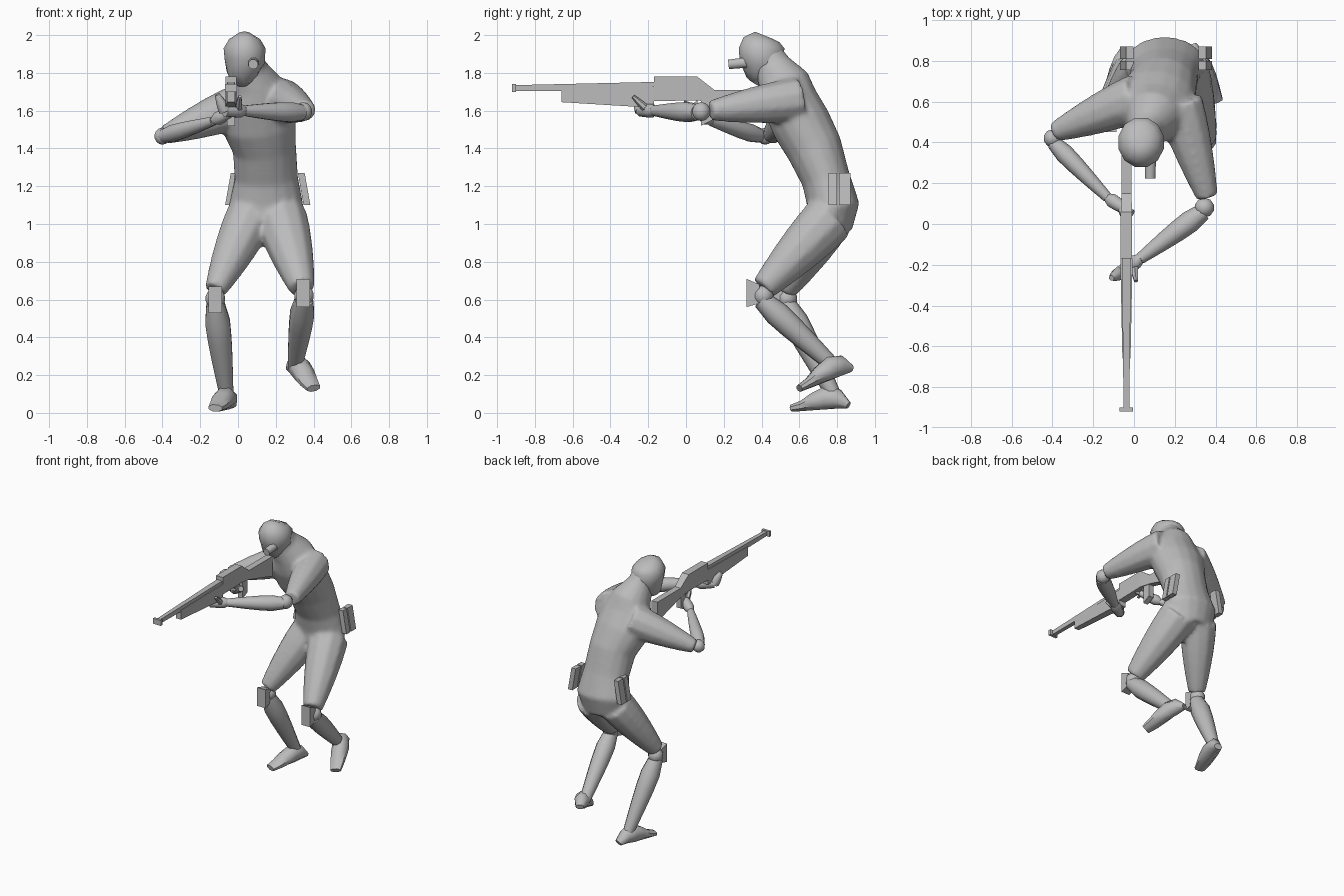
import bpy, bmesh, math
from mathutils import Vector

default_cube = bpy.data.objects.get("Cube")
if default_cube:
    bpy.data.objects.remove(default_cube, do_unlink=True)

grey = (.5, .5, .5, 1)
material = bpy.data.materials.new("plain_grey")
material.use_nodes = True
material.diffuse_color = grey
material.node_tree.nodes["Principled BSDF"].inputs["Base Color"].default_value = grey


def finish(name, mesh_builder, smooth_angle=None):
    """Turn the built mesh into a named grey object."""
    bmesh.ops.recalc_face_normals(mesh_builder, faces=mesh_builder.faces[:])
    mesh = bpy.data.meshes.new(name)
    mesh_builder.to_mesh(mesh)
    mesh_builder.free()
    mesh.materials.append(material)
    part = bpy.data.objects.new(name, mesh)
    bpy.context.collection.objects.link(part)
    if smooth_angle:
        bpy.ops.object.select_all(action="DESELECT")
        part.select_set(True)
        bpy.context.view_layer.objects.active = part
        bpy.ops.object.shade_smooth_by_angle(angle=math.radians(smooth_angle))
    return part


def add_loft(builder, centres, sizes, sides):
    """Skin elliptical rings of (half width, half depth) across a path of centres."""
    centres = [Vector(centre) for centre in centres]
    direction = (centres[-1] - centres[0]).normalized()
    reference = Vector((0, 0, 1)) if abs(direction.x) > .75 else Vector((1, 0, 0))
    last = len(centres) - 1
    loops = []
    for index, (centre, (width, depth)) in enumerate(zip(centres, sizes)):
        tangent = (centres[min(index + 1, last)] - centres[max(index - 1, 0)]).normalized()
        across = (reference - tangent * reference.dot(tangent)).normalized()
        outward = tangent.cross(across)
        angles = [math.tau * (side + .5) / sides for side in range(sides)]
        loops.append([builder.verts.new(centre + across * width * math.cos(angle)
                                        + outward * depth * math.sin(angle))
                      for angle in angles])
    for lower, upper in zip(loops, loops[1:]):
        for side in range(sides):
            following = (side + 1) % sides
            builder.faces.new((lower[side], lower[following], upper[following], upper[side]))
    builder.faces.new(loops[0])
    builder.faces.new(loops[-1])


def add_limb(builder, start, end, start_radius, end_radius, bulge=0, sides=10, rings=6):
    """Round limb that narrows toward its end and may swell near its start."""
    start, end = Vector(start), Vector(end)
    centres, sizes = [], []
    for ring in range(rings):
        t = ring / (rings - 1)
        radius = start_radius + (end_radius - start_radius) * t ** 1.6
        radius += bulge * math.sin(math.pi * math.sqrt(t))
        centres.append(start.lerp(end, t))
        sizes.append((radius, radius))
    add_loft(builder, centres, sizes, sides)


def limb(name, *shape, **options):
    builder = bmesh.new()
    add_limb(builder, *shape, **options)
    return finish(name, builder, smooth_angle=50)


def joint(name, location, radius):
    builder = bmesh.new()
    bmesh.ops.create_uvsphere(builder, u_segments=10, v_segments=7, radius=radius)
    bmesh.ops.translate(builder, verts=builder.verts[:], vec=location)
    return finish(name, builder, smooth_angle=60)


def foot(name, heel, toe):
    """Foot that is tall over the heel, broad at the ball and thin at the toe."""
    heel, toe = Vector(heel), Vector(toe)
    centres, sizes = [], []
    for ring in range(6):
        t = ring / 5
        width = .03 + .025 * math.sin(math.pi * t ** .8) + .01 * t
        height = .02 + .045 * math.sin(math.pi * (1 - t) ** 1.6)
        centres.append(heel.lerp(toe, t) + Vector((0, 0, height - .02)))
        sizes.append((width, height))
    builder = bmesh.new()
    add_loft(builder, centres, sizes, sides=8)
    return finish(name, builder, smooth_angle=50)


def block(name, x, front, back, front_half, back_half, lean=0):
    """Tapered block between a front and a back edge, each given as (y, bottom, top)."""
    builder = bmesh.new()
    bmesh.ops.create_cube(builder, size=2)
    for vert in builder.verts:
        is_front, is_top = vert.co.y < 0, vert.co.z > 0
        y, bottom, top = front if is_front else back
        half = front_half if is_front else back_half
        vert.co = (x + vert.co.x * half + (0 if is_top else lean), y, top if is_top else bottom)
    return finish(name, builder)


# Suit: torso, neck, upper arms and thighs blended into one skin
suit = bmesh.new()
spine = [(.14, .76, .98), (.15, .78, 1.1), (.15, .74, 1.24), (.14, .68, 1.4),
         (.11, .61, 1.53), (.1, .55, 1.65), (.09, .52, 1.74), (.06, .46, 1.83), (.05, .42, 1.9)]
girth = [(.17, .12), (.2, .14), (.17, .13), (.17, .15),
         (.2, .16), (.19, .15), (.14, .14), (.09, .1), (.08, .09)]
add_loft(suit, spine, girth, sides=16)
add_limb(suit, (.22, .6, 1.66), (.36, .13, 1.6), .12, .055)
add_limb(suit, (.02, .62, 1.63), (-.39, .45, 1.47), .12, .05)
add_limb(suit, (.06, .76, 1.03), (-.12, .53, .65), .13, .06)
add_limb(suit, (.23, .76, 1.03), (.34, .41, .66), .14, .07)
suit_body = finish("suit_body", suit)
blend = suit_body.modifiers.new("blend", "REMESH")
blend.mode = "VOXEL"
blend.voxel_size = .014
blend.use_smooth_shade = True
soften = suit_body.modifiers.new("soften", "SMOOTH")
soften.iterations = 7

# Head and eyepiece
head = bmesh.new()
head_path = [(.01, .36, 1.755), (.02, .39, 1.8), (.035, .4, 1.86),
             (.035, .4, 1.93), (.035, .4, 1.975), (.035, .41, 2)]
head_girth = [(.05, .05), (.085, .1), (.11, .12), (.115, .125), (.085, .1), (.04, .05)]
add_loft(head, head_path, head_girth, sides=12)
finish("head", head, smooth_angle=50)
limb("eyepiece", (.08, .32, 1.855), (.08, .225, 1.845), .03, .027, sides=8, rings=2)

# Left arm reaching under the fore stock
left_wrist, left_palm = (.03, -.17, 1.6), (-.07, -.24, 1.6)
joint("left_elbow", (.345, .08, 1.595), .05)
limb("left_forearm", (.34, .06, 1.59), left_wrist, .042, .028, bulge=.014)
limb("left_hand", left_wrist, left_palm, .028, .032, bulge=.01, sides=8)
limb("left_fingers", left_palm, (-.11, -.265, 1.685), .034, .014, sides=8)
limb("left_thumb", (0, -.2, 1.6), (.01, -.28, 1.675), .022, .01, sides=6)

# Right arm folded back to the grip
right_wrist = (-.13, .13, 1.545)
joint("right_elbow", (-.4, .42, 1.465), .045)
limb("right_forearm", (-.395, .4, 1.465), right_wrist, .036, .025, bulge=.012)
limb("right_hand", right_wrist, (-.01, .05, 1.61), .023, .02, bulge=.014, sides=8)
limb("right_finger", (-.06, .07, 1.6), (-.03, -.01, 1.645), .02, .01, sides=6)

# Lower legs
joint("right_knee", (-.12, .535, .605), .055)
limb("right_shin", (-.12, .53, .58), (-.06, .785, .09), .05, .038, bulge=.02)
foot("right_foot", heel=(-.035, .86, .04), toe=(-.12, .56, .025))
joint("left_knee", (.35, .41, .62), .055)
limb("left_shin", (.35, .4, .6), (.3, .79, .24), .05, .038, bulge=.018)
foot("left_foot", heel=(.28, .875, .235), toe=(.4, .6, .13))
block("left_knee_pad", .345, (.32, .56, .71), (.39, .58, .68), .035, .035)
block("right_knee_pad", -.12, (.45, .53, .67), (.52, .55, .65), .035, .035)

# Hip pouches, leaning outward at the bottom
for side, x, lean in (("left", .335, .03), ("right", -.02, -.03)):
    for place, start, end in (("front", .755, .8), ("rear", .81, .87)):
        block(f"{side}_{place}_pouch", x, (start, 1.1, 1.27), (end, 1.1, 1.27), .018, .018, lean)

# Rifle
rifle_x = -.037
block("muzzle", rifle_x, (-.92, 1.7, 1.74), (-.9, 1.7, 1.74), .033, .033)
block("barrel", rifle_x, (-.91, 1.705, 1.735), (-.17, 1.7, 1.752), .014, .022)
block("fore_stock", rifle_x, (-.66, 1.645, 1.715), (-.17, 1.615, 1.73), .02, .03)
block("receiver", rifle_x, (-.17, 1.65, 1.78), (.06, 1.655, 1.78), .028, .028)
block("receiver_slope", rifle_x, (.06, 1.655, 1.78), (.15, 1.64, 1.71), .028, .024)
block("grip", rifle_x, (.08, 1.52, 1.66), (.14, 1.55, 1.65), .02, .02)
block("trigger_guard", rifle_x, (0, 1.6, 1.61), (.06, 1.61, 1.655), .008, .008)
block("butt_stock", rifle_x, (.15, 1.64, 1.71), (.43, 1.56, 1.71), .024, .024)
